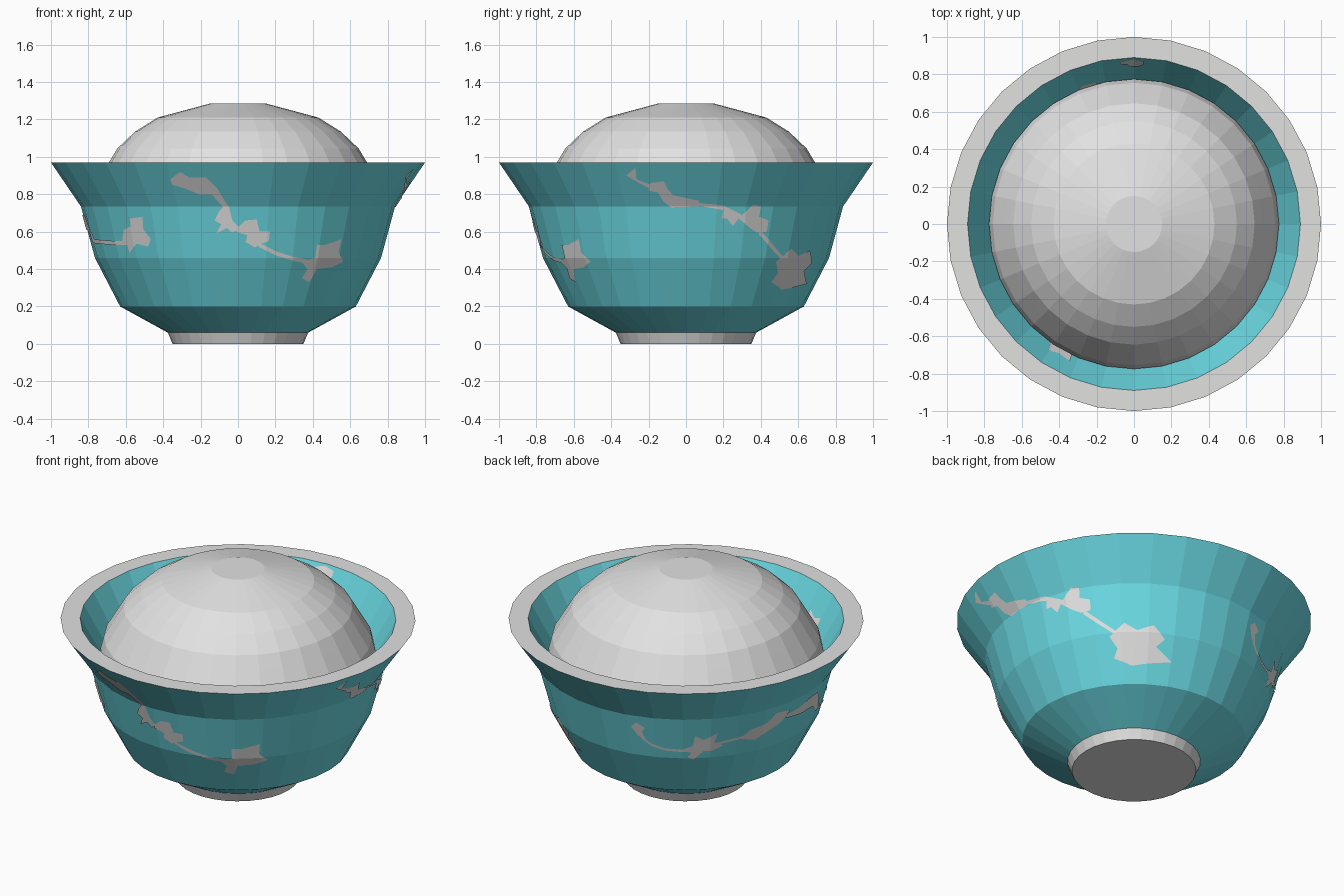
import bpy, bmesh, math

if "Cube" in bpy.data.objects:
    bpy.data.objects.remove(bpy.data.objects["Cube"])

SIDES = 32
STEP = 2 * math.pi / SIDES


def material(name, rgb):
    m = bpy.data.materials.new(name)
    m.diffuse_color = (*rgb, 1)
    m.use_nodes = True
    m.node_tree.nodes["Principled BSDF"].inputs["Base Color"].default_value = m.diffuse_color
    return m


TEAL = material("teal glaze", (0.145, 0.69, 0.76))
WHITE = material("off white", (0.75, 0.75, 0.745))
RICE = material("rice white", (0.76, 0.76, 0.76))


def add_object(name, bm, mats):
    me = bpy.data.meshes.new(name)
    bm.to_mesh(me)
    bm.free()
    for m in mats:
        me.materials.append(m)
    ob = bpy.data.objects.new(name, me)
    bpy.context.collection.objects.link(ob)
    return ob


def lathe(name, profile, mats, bands):
    """Spin (r, z) profile points; bands gives a material index per segment."""
    bm = bmesh.new()
    rings = [[bm.verts.new((r * math.sin(i * STEP), -r * math.cos(i * STEP), z))
              for i in range(SIDES)] for r, z in profile]
    for k, idx in enumerate(bands):
        a, b = rings[k], rings[k + 1]
        for i in range(SIDES):
            j = (i + 1) % SIDES
            bm.faces.new((a[i], a[j], b[j], b[i])).material_index = idx
    bm.faces.new(rings[0][::-1]).material_index = bands[0]
    bm.faces.new(rings[-1]).material_index = bands[-1]
    return add_object(name, bm, mats)


# Bowl: foot, outer wall, flat rim, inner wall and inner floor
OUTER = [(0.35, 0), (0.375, 0.06), (0.63, 0.2), (0.765, 0.46), (0.84, 0.735), (1.0, 0.97)]
INNER = [(0.89, 0.97), (0.76, 0.735), (0.68, 0.46), (0.55, 0.22)]
lathe("bowl", OUTER + INNER, [TEAL, WHITE], [1, 0, 0, 0, 0, 1, 0, 0, 0])

# Rice mound
lathe("rice_mound", [(0.76, 0.70), (0.775, 0.78), (0.755, 0.86), (0.69, 0.97), (0.645, 1.045),
                     (0.55, 1.135), (0.43, 1.21), (0.15, 1.285)], [RICE], [0] * 7)


def radius(profile, z):
    for (r0, z0), (r1, z1) in zip(profile, profile[1:]):
        if min(z0, z1) <= z <= max(z0, z1):
            return r0 + (r1 - r0) * (z - z0) / (z1 - z0)
    return profile[-1][0]


def decal(name, base, outline, inside=False):
    """Lay an outline, given as seen from angle base, on the faceted wall."""
    profile = INNER if inside else OUTER
    bm = bmesh.new()
    pts = []
    for x, z in outline:
        s = max(-0.99, min(0.99, x / radius(profile, z)))
        pts.append(bm.verts.new((math.radians(base) + math.asin(s), z, 0)))
    bm.faces.new(pts)
    bmesh.ops.triangulate(bm, faces=bm.faces[:])
    # cut along the wall's facet and ring edges
    lo = min(v.co.x for v in bm.verts)
    hi = max(v.co.x for v in bm.verts)
    cuts = [((k * STEP, 0, 0), (1, 0, 0))
            for k in range(math.ceil(lo / STEP), math.floor(hi / STEP) + 1)]
    cuts += [((0, z, 0), (0, 1, 0)) for r, z in profile[1:-1]]
    for co, no in cuts:
        bmesh.ops.bisect_plane(bm, geom=bm.verts[:] + bm.edges[:] + bm.faces[:],
                               dist=1e-6, plane_co=co, plane_no=no)
    bm.normal_update()
    for f in bm.faces:
        if (f.normal.z < 0) != inside:
            f.normal_flip()
    for v in bm.verts:
        a, z = v.co.x, v.co.y
        local = a - (math.floor(a / STEP) + 0.5) * STEP
        r = radius(profile, z) * math.cos(STEP / 2) / math.cos(local)
        r += -0.005 if inside else 0.005
        v.co = (r * math.sin(a), -r * math.cos(a), z)
    add_object(name, bm, [WHITE])


def stem(name, base, path, w=0.011):
    decal(name, base, [(x, z + w) for x, z in path] + [(x, z - w) for x, z in path[::-1]])


# Front spray
decal("front_leaf", 0, [(-.36, .88), (-.31, .92), (-.26, .89), (-.17, .89), (-.11, .83), (-.05, .73),
                        (-.08, .73), (-.14, .80), (-.21, .80), (-.28, .83), (-.35, .85)])
decal("front_bud", 0, [(-.05, .74), (-.03, .66), (.01, .62), (-.03, .595), (-.06, .62), (-.115, .59),
                       (-.09, .64), (-.125, .66), (-.10, .71), (-.08, .73)])
decal("front_blossom", 0, [(0, .625), (.04, .66), (.10, .665), (.115, .60), (.17, .60), (.165, .55),
                           (.12, .535), (.09, .515), (.04, .545), (.05, .58), (-.01, .60)])
stem("front_stem", 0, [(.11, .53), (.2, .485), (.29, .455), (.37, .44)])
decal("front_flower", 0, [(.34, .44), (.41, .46), (.42, .53), (.47, .53), (.55, .56), (.535, .49),
                          (.56, .44), (.50, .41), (.42, .40), (.38, .33), (.34, .35), (.37, .40)])

# Right spray
decal("right_leaf", 90, [(-.32, .90), (-.27, .94), (-.265, .88), (-.17, .845), (-.17, .82), (-.25, .86)])
decal("right_bud", 90, [(-.19, .86), (-.12, .87), (-.10, .83), (-.07, .795), (.07, .765), (.07, .735),
                        (-.08, .73), (-.12, .76), (-.15, .81), (-.20, .82)])
decal("right_blossom", 90, [(.06, .755), (.2, .74), (.3, .69), (.36, .745), (.40, .735), (.39, .68),
                            (.44, .66), (.43, .60), (.38, .595), (.34, .62), (.28, .67), (.25, .63),
                            (.22, .67), (.19, .67), (.2, .715), (.06, .74)])
stem("right_stem", 90, [(.39, .60), (.45, .53), (.53, .43)], 0.016)
decal("right_flower", 90, [(.48, .44), (.49, .38), (.455, .33), (.51, .29), (.55, .33), (.64, .32),
                           (.63, .39), (.67, .43), (.66, .5), (.6, .47), (.56, .51), (.54, .44)])

# Back left spray
decal("back_leaf", 215, [(-.31, .66), (-.28, .69), (-.23, .66), (-.25, .63), (-.22, .57), (-.27, .60)])
stem("back_stem", 215, [(-.25, .59), (-.2, .55), (-.12, .52), (0, .515)], 0.008)
decal("back_flower", 215, [(-.03, .52), (.04, .55), (.05, .62), (.10, .59), (.18, .63), (.16, .57),
                           (.21, .54), (.15, .51), (.10, .51), (.04, .45), (.01, .47), (.03, .5)])
stem("back_left_stem", 270, [(-.56, .55), (-.49, .565), (-.41, .58)], 0.008)
decal("left_blossom", 270, [(-.43, .57), (-.38, .62), (-.29, .64), (-.24, .69), (-.14, .68), (-.16, .64),
                            (-.21, .60), (-.29, .57), (-.34, .54)])
decal("left_bud", 270, [(-.16, .65), (-.06, .66), (.02, .69), (.12, .69), (.17, .63), (.2, .56),
                        (.16, .54), (.11, .60), (.05, .61), (-.04, .61), (-.16, .63)])
stem("left_stem", 270, [(.17, .55), (.30, .545), (.42, .54), (.53, .54)])
decal("left_flower", 0, [(-.62, .54), (-.61, .61), (-.57, .63), (-.575, .67), (-.51, .68), (-.505, .61),
                         (-.465, .56), (-.48, .52), (-.54, .535), (-.58, .485), (-.59, .53)])

# Marks on the inner wall
decal("inner_mark_back", 180, [(-.05, .92), (-.05, .95), (.02, .96), (.08, .945), (.07, .92),
                               (.04, .92), (.02, .89), (-.03, .90)], True)
decal("inner_mark_back_left", 198, [(-.05, .75), (-.04, .79), (.04, .80), (.06, .76)], True)
decal("inner_mark_front_left", 330, [(-.07, .77), (-.06, .84), (0, .82), (.07, .84), (.06, .76)], True)
